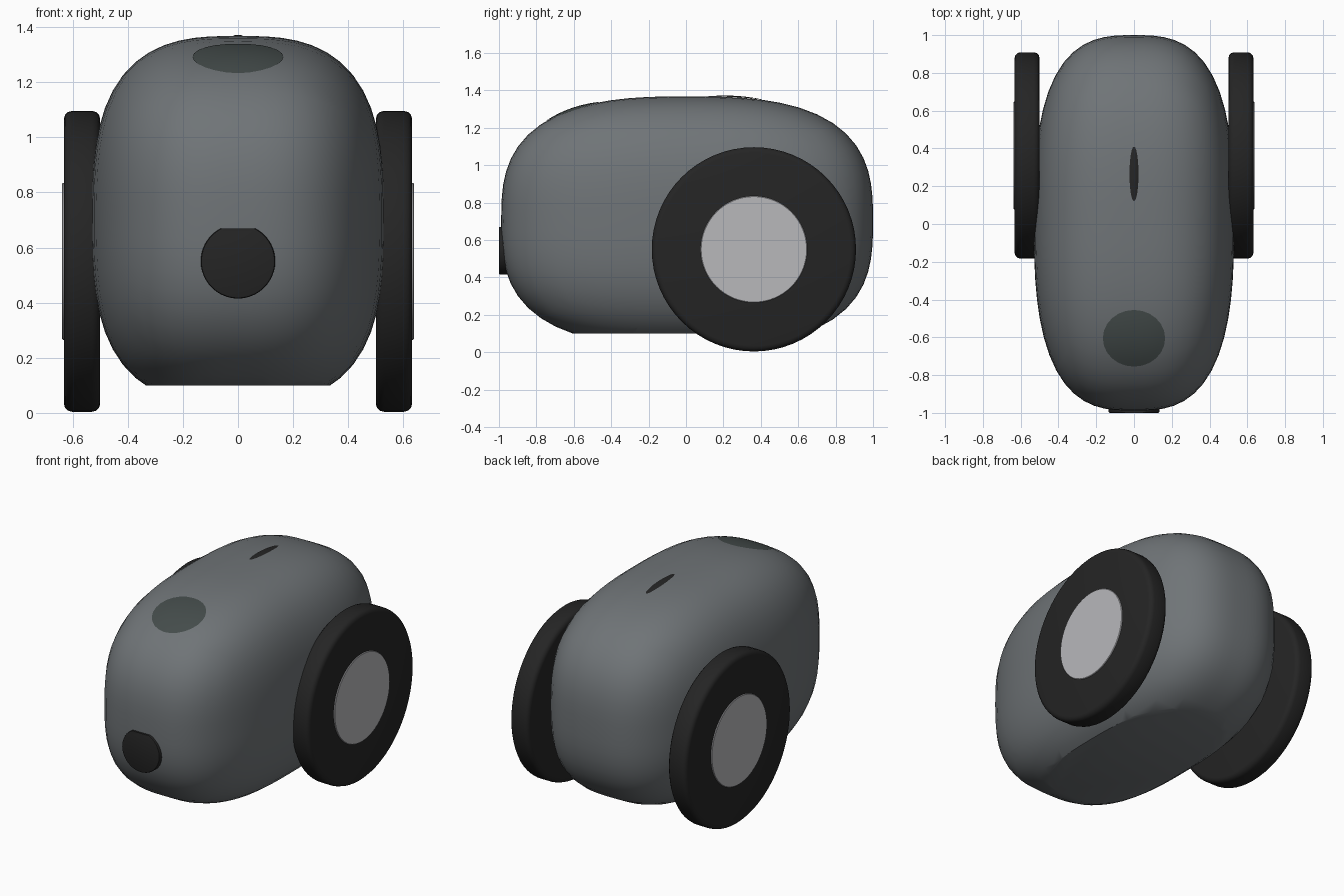
import bpy, bmesh, math
from mathutils import Matrix, Vector

if "Cube" in bpy.data.objects:
    bpy.data.objects.remove(bpy.data.objects["Cube"])


def material(name, rgb):
    m = bpy.data.materials.new(name)
    m.use_nodes = True
    m.diffuse_color = (*rgb, 1)
    m.node_tree.nodes["Principled BSDF"].inputs["Base Color"].default_value = (*rgb, 1)
    return m


grey = material("body grey", (0.16, 0.175, 0.185))
black = material("rubber black", (0.018, 0.018, 0.018))
silver = material("hub silver", (0.48, 0.48, 0.5))
glass = material("dark glass", (0.058, 0.072, 0.07))


def finish(name, bm, mat, angle=40):
    bmesh.ops.recalc_face_normals(bm, faces=bm.faces)
    mesh = bpy.data.meshes.new(name)
    bm.to_mesh(mesh)
    bm.free()
    mesh.materials.append(mat)
    ob = bpy.data.objects.new(name, mesh)
    bpy.context.collection.objects.link(ob)
    bpy.ops.object.select_all(action="DESELECT")
    bpy.context.view_layer.objects.active = ob
    ob.select_set(True)
    bpy.ops.object.shade_smooth_by_angle(angle=math.radians(angle))
    return ob


# Rounded-box hull, a little more tapered at the nose than at the tail
HALF_X, HALF_Z, MID_Z, POWER = 0.53, 0.668, 0.7, 2.9


def fullness(x, y, z):
    length, power = (0.988, 2.7) if y < 0 else (1.0, 2.85)
    return abs(x / HALF_X) ** POWER + abs(z / HALF_Z) ** POWER + abs(y / length) ** power


def on_hull(d):
    low, high = 0.0, 4.0
    for _ in range(40):
        mid = (low + high) / 2
        if fullness(*(d * mid)) < 1:
            low = mid
        else:
            high = mid
    return d * low


def hull_top(x, y):
    return MID_Z + HALF_Z * (1 - fullness(x, y, 0)) ** (1 / POWER)


bm = bmesh.new()
bmesh.ops.create_cube(bm, size=2)
bmesh.ops.subdivide_edges(bm, edges=bm.edges[:], cuts=15, use_grid_fill=True)
for v in bm.verts:
    d = Vector([math.tan(c * math.pi / 4) for c in v.co]).normalized()
    v.co = on_hull(Vector((d.x * HALF_X, d.y, d.z * HALF_Z))) + Vector((0, 0, MID_Z))
cut = bmesh.ops.bisect_plane(bm, geom=bm.verts[:] + bm.edges[:] + bm.faces[:],
                             plane_co=(0, 0, 0.1), plane_no=(0, 0, 1), clear_inner=True)
rim = [e for e in cut["geom_cut"] if isinstance(e, bmesh.types.BMEdge)]
bmesh.ops.contextual_create(bm, geom=rim)
finish("body", bm, grey, 35)


# Thin domed panels that follow the top of the hull
def top_panel(name, cy, rx, ry, lift, mat, sides=24, rings=6):
    bm = bmesh.new()

    def point(r, a):
        x, y = rx * r * math.cos(a), cy + ry * r * math.sin(a)
        return bm.verts.new((x, y, hull_top(x, y) + 0.001 + lift * (1 - r * r)))

    centre = point(0, 0)
    loops = [[point((i + 1) / rings, j * math.tau / sides) for j in range(sides)]
             for i in range(rings)]
    for j in range(sides):
        k = (j + 1) % sides
        bm.faces.new((centre, loops[0][j], loops[0][k]))
        for inner, outer in zip(loops, loops[1:]):
            bm.faces.new((inner[j], outer[j], outer[k], inner[k]))
    finish(name, bm, mat)


top_panel("front_sensor_window", -0.605, 0.165, 0.15, 0.006, glass)
top_panel("top_ridge", 0.265, 0.024, 0.145, 0.007, black)


# Bevelled discs; the axis is x or y
def disc(name, axis, centre, radius, depth, bevel, mat, segments=3, clip=None):
    bm = bmesh.new()
    turn = Matrix.Rotation(math.pi / 2, 4, "Y" if axis == "x" else "X")
    bmesh.ops.create_cone(bm, cap_ends=True, segments=64, radius1=radius, radius2=radius,
                          depth=depth, matrix=Matrix.Translation(centre) @ turn)
    rims = [e for e in bm.edges if any(len(f.verts) > 4 for f in e.link_faces)]
    bmesh.ops.bevel(bm, geom=rims, offset=bevel, segments=segments, profile=0.5,
                    affect="EDGES")
    if clip:
        cut = bmesh.ops.bisect_plane(bm, geom=bm.verts[:] + bm.edges[:] + bm.faces[:],
                                     plane_co=(0, 0, clip), plane_no=(0, 0, 1),
                                     clear_outer=True)
        rim = [e for e in cut["geom_cut"] if isinstance(e, bmesh.types.BMEdge)]
        bmesh.ops.contextual_create(bm, geom=rim)
    return finish(name, bm, mat)


# Nose button, flattened along its upper edge
disc("nose_button", "y", (0, -0.95, 0.55), 0.135, 0.1, 0.008, black, 2, clip=0.67)

# Wheels and hubs on both sides
for side, s in (("left", 1), ("right", -1)):
    disc(side + "_wheel", "x", (s * 0.566, 0.363, 0.55), 0.546, 0.132, 0.03, black)
    disc(side + "_hub", "x", (s * 0.615, 0.363, 0.55), 0.285, 0.046, 0.003, silver, 1)
